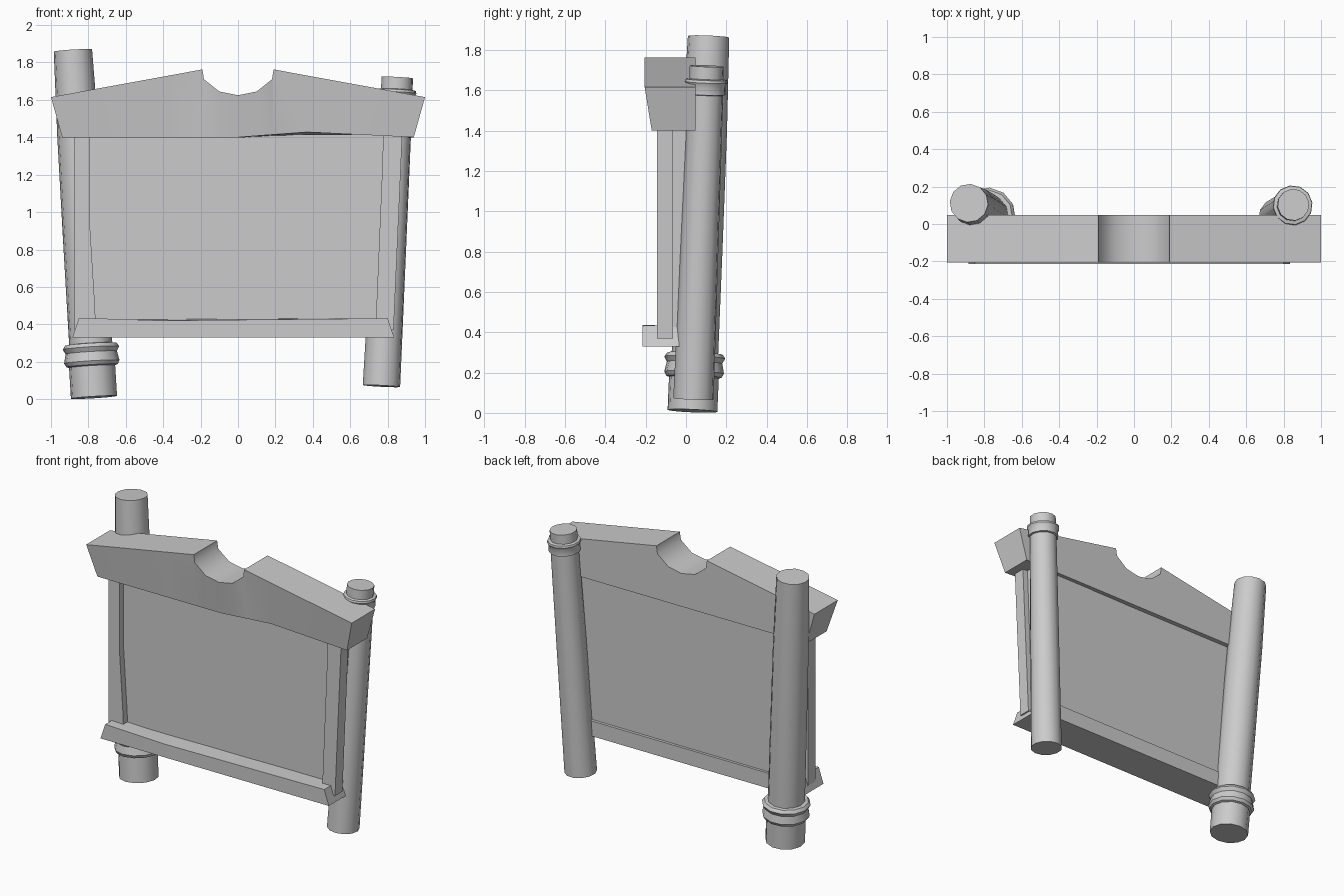
import bpy, bmesh, math
from mathutils import Vector

if "Cube" in bpy.data.objects:
    bpy.data.objects.remove(bpy.data.objects["Cube"])


def make_object(name, bm, smooth=None):
    bmesh.ops.recalc_face_normals(bm, faces=bm.faces)
    mesh = bpy.data.meshes.new(name)
    bm.to_mesh(mesh)
    bm.free()
    obj = bpy.data.objects.new(name, mesh)
    bpy.context.collection.objects.link(obj)
    if smooth:
        bpy.ops.object.select_all(action='DESELECT')
        obj.select_set(True)
        bpy.context.view_layer.objects.active = obj
        bpy.ops.object.shade_smooth_by_angle(angle=math.radians(smooth))
    return obj


def loft(name, rings, smooth=None):
    """Skin closed rings of points and cap both ends."""
    bm = bmesh.new()
    rings = [[bm.verts.new(p) for p in ring] for ring in rings]
    n = len(rings[0])
    for a, b in zip(rings, rings[1:]):
        for i in range(n):
            j = (i + 1) % n
            bm.faces.new((a[i], a[j], b[j], b[i]))
    bm.faces.new(rings[0][::-1])
    bm.faces.new(rings[-1])
    return make_object(name, bm, smooth)


def slab(name, outline, front, back, back_outline=None):
    """Join a front outline (x, z) to a back outline."""
    return loft(name, [[(x, d, z) for x, z in pts]
                       for pts, d in ((outline, front), (back_outline or outline, back))])


def post(name, bottom, top, profile, sides=12):
    """Leaning turned post; profile is (distance along axis, radius)."""
    bottom, top = Vector(bottom), Vector(top)
    rot = (top - bottom).to_track_quat('Z', 'Y')
    rings = [[bottom + rot @ Vector((r * math.cos(math.tau * i / sides),
                                     r * math.sin(math.tau * i / sides), h))
              for i in range(sides)] for h, r in profile]
    return loft(name, rings, 35)


# Peaked top beam with a central notch; columns are (top x, top z, bottom x, front bottom z)
half = [(0.10, 1.645, 0.10, 1.40), (0.182, 1.71, 0.18, 1.40), (0.19, 1.763, 0.19, 1.40),
        (0.37, 1.73, 0.37, 1.40), (1.0, 1.615, 0.94, 1.40)]
columns = [(-a, b, -c, d) for a, b, c, d in reversed(half)] + [(0, 1.625, 0, 1.40)]
chip = {0.10: 1.408, 0.18: 1.414, 0.19: 1.415, 0.37: 1.428}  # worn lower edge on the right
columns += [(a, b, c, chip.get(c, d)) for a, b, c, d in half]
loft("top_beam", [[(tx, -0.205, tz), (bx, -0.17, bz), (bx, 0.047, 1.40), (tx, 0.047, tz)]
                  for tx, tz, bx, bz in columns], 50)

# Sign panel
slab("panel", [(-0.83, 0.36), (0.80, 0.36), (0.84, 1.415), (-0.85, 1.415)], -0.10, 0.015)

# Side frame bars, slightly worn on the inner edge
slab("left_frame_bar", [(-0.873, 0.37), (-0.76, 0.37), (-0.765, 0.5), (-0.793, 0.95),
                        (-0.793, 1.45), (-0.873, 1.45)], -0.145, -0.065)
slab("right_frame_bar", [(0.735, 0.37), (0.832, 0.37), (0.88, 1.45), (0.777, 1.45),
                         (0.772, 1.25)], -0.145, -0.065)

# Bottom sill with sloping ends
sill = [(-0.885, 0.33), (0.835, 0.33), (0.80, 0.432), (0.09, 0.425), (-0.40, 0.42), (-0.85, 0.435)]
sill_back = [(x, z if z < 0.4 else 0.433) for x, z in sill]
slab("bottom_sill", sill, -0.215, 0.035, sill_back)

# Left post with a flared collar near the foot
post("left_post", (-0.77, 0.032, 0.01), (-0.883, 0.112, 1.87),
     [(0, 0.124), (0.165, 0.124), (0.17, 0.138), (0.19, 0.149), (0.24, 0.138),
      (0.265, 0.152), (0.285, 0.138), (0.287, 0.116), (0.80, 0.115), (1.40, 0.112), (1.86, 0.103)])

# Right post with a collar and a narrower cap near the top
post("right_post", (0.767, 0.037, 0.07), (0.852, 0.103, 1.72),
     [(0, 0.101), (0.6, 0.096), (1.3, 0.09), (1.51, 0.088), (1.513, 0.10), (1.555, 0.098),
      (1.573, 0.107), (1.586, 0.104), (1.59, 0.085), (1.653, 0.085)])
